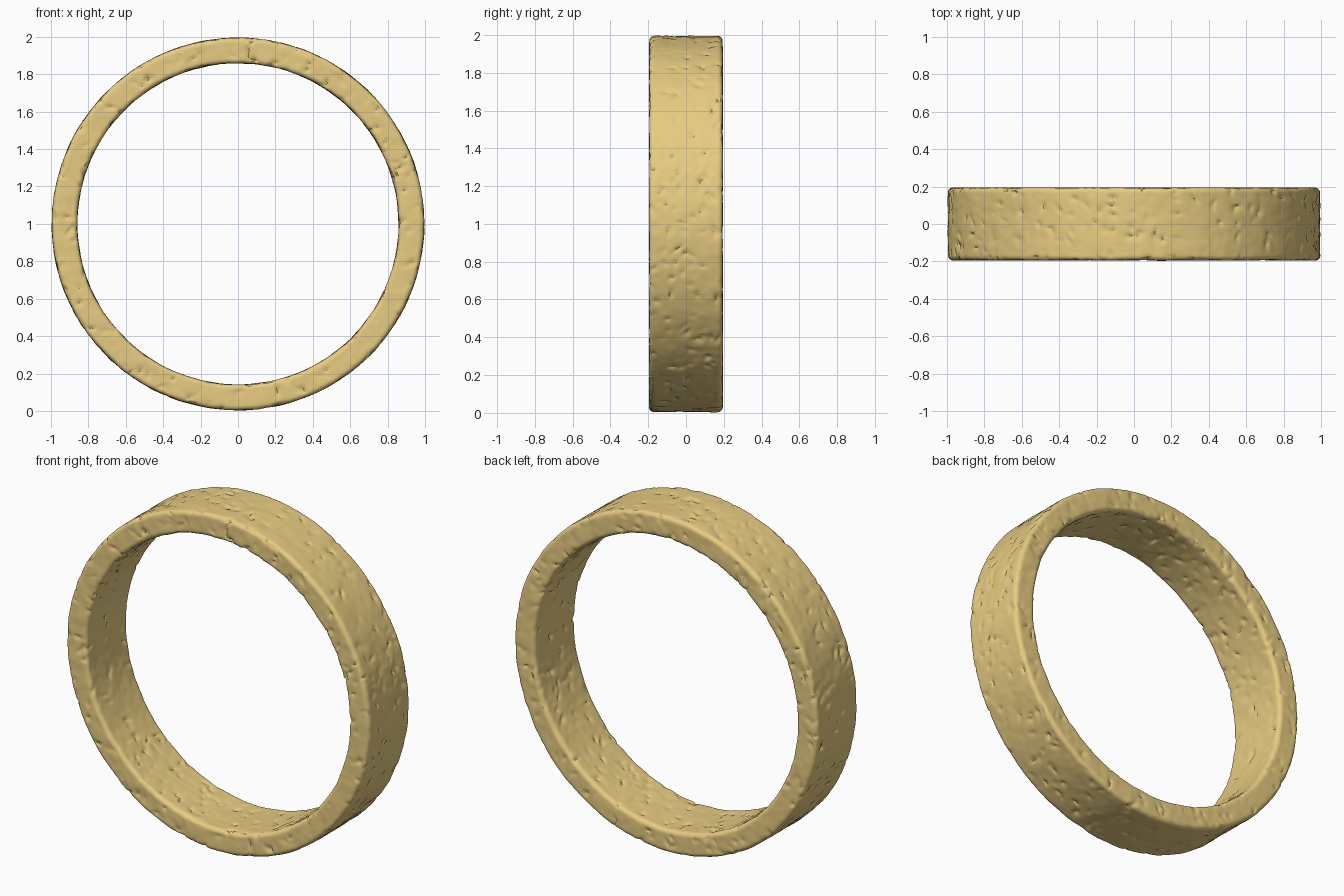
import bpy, bmesh, math, random
from mathutils import Vector, noise, kdtree

if "Cube" in bpy.data.objects:
    bpy.data.objects.remove(bpy.data.objects["Cube"])

random.seed(7)
R_OUT, R_IN, HALF, BEV = 0.995, 0.859, 0.194, 0.025
SEGS, STEP = 600, 0.0105


def line(a, b):
    n = max(2, round((Vector(b) - Vector(a)).length / STEP))
    return [Vector(a).lerp(Vector(b), i / n) for i in range(n + 1)]


def arc(cx, cy, start, n=5):
    return [Vector((cx + BEV * math.cos(start + i / n * math.pi / 2),
                    cy + BEV * math.sin(start + i / n * math.pi / 2))) for i in range(1, n)]


# Rounded rectangular band section as (radius, y)
ro, ri, h, b = R_OUT, R_IN, HALF, BEV
profile = (line((ro, -h + b), (ro, h - b)) + arc(ro - b, h - b, 0)
           + line((ro - b, h), (ri + b, h)) + arc(ri + b, h - b, math.pi / 2)
           + line((ri, h - b), (ri, -h + b)) + arc(ri + b, -h + b, math.pi)
           + line((ri + b, -h), (ro - b, -h)) + arc(ro - b, -h + b, 1.5 * math.pi))

# Revolve the section around the y axis
bm = bmesh.new()
rings = []
for s in range(SEGS):
    t = 2 * math.pi * s / SEGS
    rings.append([bm.verts.new((p.x * math.cos(t), p.y, 1 + p.x * math.sin(t))) for p in profile])
n = len(profile)
for s in range(SEGS):
    r0, r1 = rings[s], rings[(s + 1) % SEGS]
    for i in range(n):
        j = (i + 1) % n
        bm.faces.new((r0[i], r0[j], r1[j], r1[i]))
bmesh.ops.recalc_face_normals(bm, faces=bm.faces[:])
bm.normal_update()
bm.verts.ensure_lookup_table()
base = [v.co.copy() for v in bm.verts]
normals = [v.normal.copy() for v in bm.verts]

# Gentle hammered unevenness
depth = [0.003 * noise.noise(c * 9) + 0.002 * noise.noise(c * 24) for c in base]

# Scattered elongated nicks, steep on one side
tree = kdtree.KDTree(len(base))
for i, c in enumerate(base):
    tree.insert(c, i)
tree.balance()
for _ in range(750):
    k = random.randrange(len(base))
    c, nor = base[k], normals[k]
    along = nor.cross(Vector([random.gauss(0, 1) for _ in range(3)])).normalized()
    across = nor.cross(along)
    length, width = random.uniform(0.012, 0.03), random.uniform(0.01, 0.02)
    deep = random.uniform(0.003, 0.011)
    for co, i, d in tree.find_range(c, 0.06):
        u, w = (co - c).dot(along) / length, (co - c).dot(across) / width
        if w < 0:
            w *= 2.2
        depth[i] -= deep * math.exp(-u * u - w * w) * max(0, normals[i].dot(nor))

for v, c, nor, d in zip(bm.verts, base, normals, depth):
    v.co = c + nor * max(-0.016, d)

mesh = bpy.data.meshes.new("ring_band")
bm.to_mesh(mesh)
bm.free()
ring = bpy.data.objects.new("ring_band", mesh)
bpy.context.collection.objects.link(ring)

# Gold colour and smooth shading
gold = bpy.data.materials.new("gold")
gold.diffuse_color = (0.80, 0.60, 0.22, 1)
gold.use_nodes = True
gold.node_tree.nodes["Principled BSDF"].inputs["Base Color"].default_value = gold.diffuse_color
mesh.materials.append(gold)
bpy.context.view_layer.objects.active = ring
ring.select_set(True)
bpy.ops.object.shade_smooth_by_angle(angle=math.radians(35))
